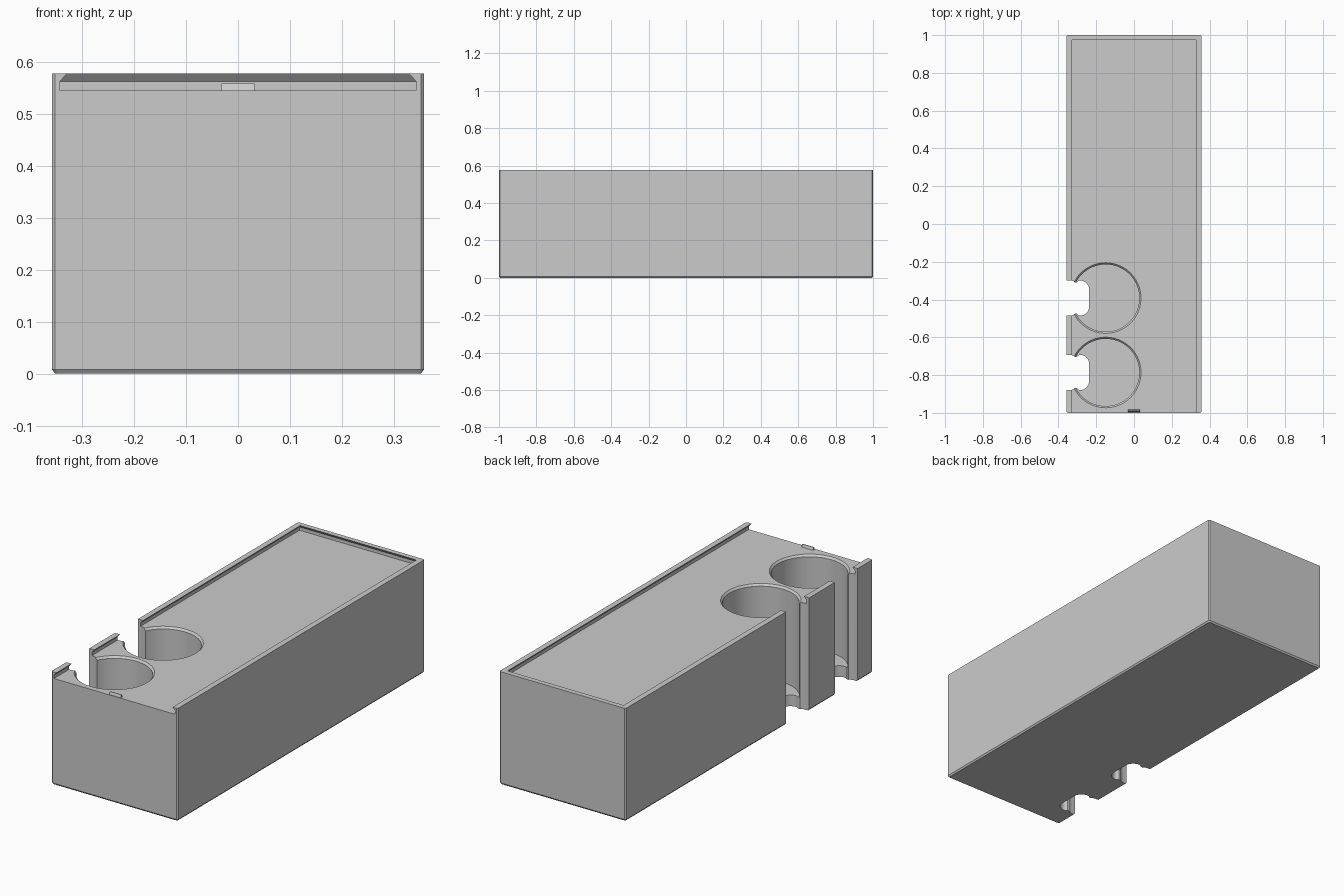
import bpy, bmesh, math

cube = bpy.data.objects.get("Cube")
if cube:
    bpy.data.objects.remove(cube, do_unlink=True)

grey = bpy.data.materials.new("plain grey")
grey.use_nodes = True
grey.diffuse_color = (0.6, 0.6, 0.6, 1)
grey.node_tree.nodes["Principled BSDF"].inputs["Base Color"].default_value = grey.diffuse_color

HX, HY, TOP = 0.358, 1.0, 0.578
FLOOR = 0.545          # lid slot floor
HOLE_X, HOLE_YS = -0.15, (-0.392, -0.786)


def loft(name, rings):
    """Closed solid through a stack of rings with equal point counts."""
    bm = bmesh.new()
    loops = [[bm.verts.new(p) for p in ring] for ring in rings]
    n = len(loops[0])
    for a, b in zip(loops, loops[1:]):
        for i in range(n):
            j = (i + 1) % n
            bm.faces.new((a[i], a[j], b[j], b[i]))
    bm.faces.new(loops[0][::-1])
    bm.faces.new(loops[-1])
    bmesh.ops.recalc_face_normals(bm, faces=bm.faces[:])
    mesh = bpy.data.meshes.new(name)
    bm.to_mesh(mesh)
    bm.free()
    mesh.materials.append(grey)
    obj = bpy.data.objects.new(name, mesh)
    bpy.context.collection.objects.link(obj)
    return obj


def octagon(hx, hy, c, z):
    pts = [(hx, hy - c), (hx - c, hy), (c - hx, hy), (-hx, hy - c)]
    return [(x, y, z) for x, y in pts + [(-x, -y) for x, y in pts]]


def circle(x, y, r, z, n=72):
    return [(x + r * math.cos(math.tau * i / n), y + r * math.sin(math.tau * i / n), z)
            for i in range(n)]


def slot_ring(hx, back, z):
    return [(-hx, -1.2, z), (hx, -1.2, z), (hx, back, z), (-hx, back, z)]


# Block with chamfered upright and bottom edges
body = loft("storage_block", [octagon(HX - 0.006, HY - 0.006, 0.004, 0),
                              octagon(HX, HY, 0.006, 0.008),
                              octagon(HX, HY, 0.006, TOP)])

# Dovetail slot for a sliding lid, open at the front
cutters = [loft("lid_slot_cutter", [slot_ring(0.343, 0.988, FLOOR),
                                    slot_ring(0.343, 0.988, 0.562),
                                    slot_ring(0.329, 0.974, TOP),
                                    slot_ring(0.315, 0.960, 0.592)])]

# Half outline of a finger notch, with a slightly pinched neck and rounded inner corner
half = [(-0.45, 0.093), (-0.335, 0.093), (-0.322, 0.09), (-0.313, 0.083),
        (-0.303, 0.083), (-0.295, 0.09), (-0.285, 0.093)]
half += [(-0.285 + 0.047 * math.sin(a), 0.046 + 0.047 * math.cos(a))
         for a in (math.pi / 2 * i / 8 for i in range(1, 9))]
outline = half + [(x, -y) for x, y in reversed(half)]

# Round pockets with chamfered rims, each opened by a notch through the side and base
for y in HOLE_YS:
    cutters.append(loft("pocket_cutter", [circle(HOLE_X, y, r, z) for r, z in
                                          ((0.178, 0.057), (0.178, FLOOR - 0.01),
                                           (0.187, FLOOR), (0.187, 0.7))]))
    cutters.append(loft("notch_cutter", [[(px, y + py, z) for px, py in outline]
                                         for z in (-0.1, 0.7)]))

for cutter in cutters:
    cutter.hide_render = True
    mod = body.modifiers.new(cutter.name, 'BOOLEAN')
    mod.operation, mod.solver, mod.object = 'DIFFERENCE', 'EXACT', cutter

# Bake the cuts and discard the cutters
depsgraph = bpy.context.evaluated_depsgraph_get()
baked = bpy.data.meshes.new_from_object(body.evaluated_get(depsgraph))
body.modifiers.clear()
body.data = baked
for cutter in cutters:
    bpy.data.objects.remove(cutter, do_unlink=True)

# Small catch ridge at the slot mouth
ridge = [(-0.998, FLOOR - 0.005), (-0.996, FLOOR), (-0.991, 0.558),
         (-0.987, 0.558), (-0.982, FLOOR), (-0.982, FLOOR - 0.005)]
loft("lid_catch", [[(x, y, z) for y, z in ridge] for x in (-0.032, 0.032)])

# Smooth the curved walls, keep the edges crisp
bpy.ops.object.select_all(action='DESELECT')
body.select_set(True)
bpy.context.view_layer.objects.active = body
bpy.ops.object.shade_smooth_by_angle(angle=math.radians(25))
